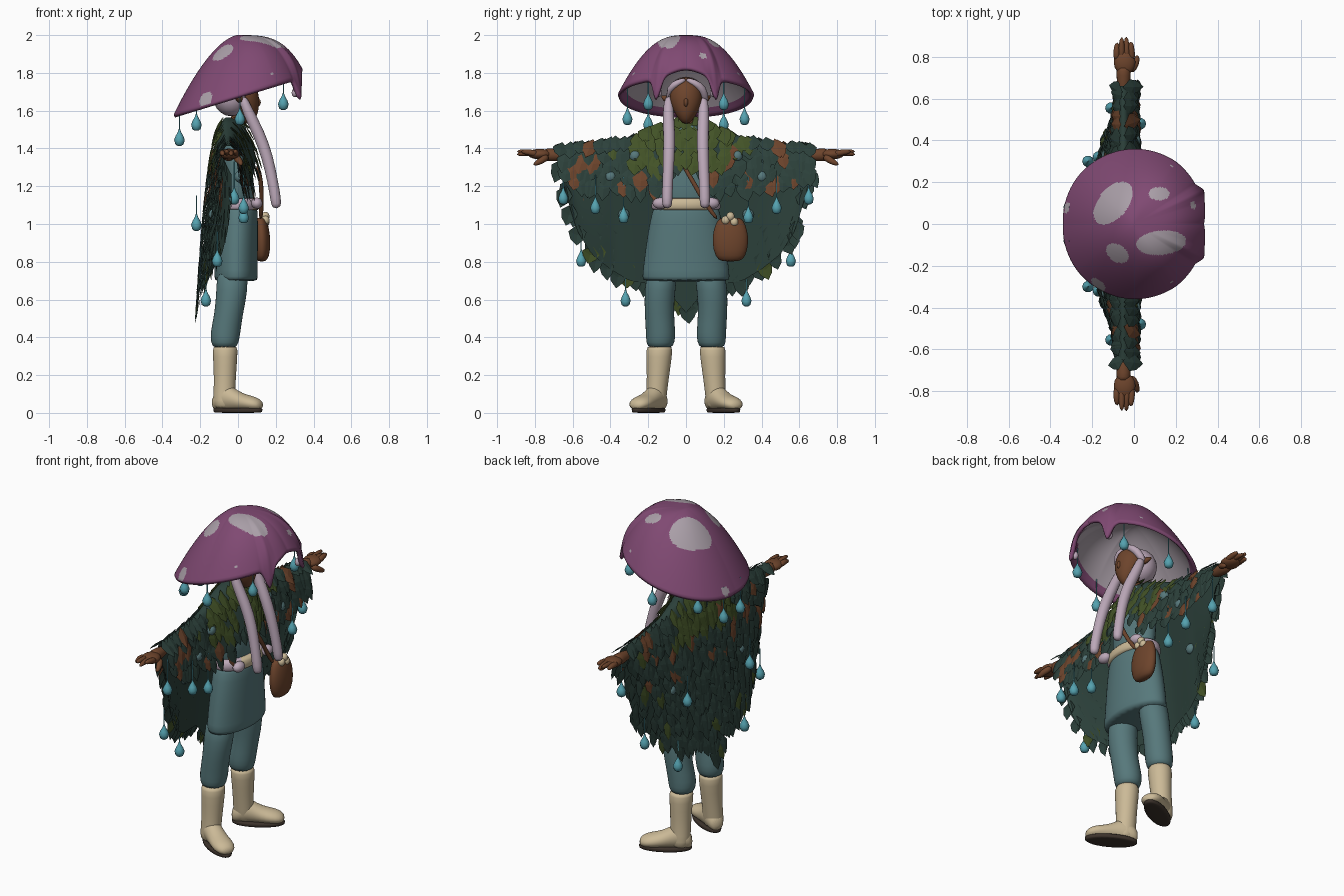
import bpy, bmesh, math, random
from mathutils import Vector as V

if "Cube" in bpy.data.objects:
    bpy.data.objects.remove(bpy.data.objects["Cube"])

random.seed(4)
COLORS = {
    "cap_purple": (0.215, 0.067, 0.17), "cap_grey": (0.40, 0.345, 0.39), "pale_lilac": (0.50, 0.39, 0.48),
    "warm_brown": (0.153, 0.058, 0.025), "dark_green": (0.025, 0.052, 0.043), "olive_green": (0.055, 0.085, 0.02),
    "teal_cloth": (0.095, 0.19, 0.20), "dew_blue": (0.09, 0.36, 0.43),
    "cream": (0.60, 0.49, 0.31), "dark_sole": (0.045, 0.032, 0.024)}
MATS = {}
for n, c in COLORS.items():
    MATS[n] = bpy.data.materials.new(n)
    MATS[n].diffuse_color = (*c, 1)


def finish(name, bm, mats, smooth=True, sub=0):
    me = bpy.data.meshes.new(name)
    bm.normal_update()
    bm.to_mesh(me)
    bm.free()
    for m in mats:
        me.materials.append(MATS[m])
    for p in me.polygons:
        p.use_smooth = smooth
    ob = bpy.data.objects.new(name, me)
    bpy.context.collection.objects.link(ob)
    if sub:
        ob.modifiers.new("smooth", "SUBSURF").levels = sub
        ob.modifiers["smooth"].render_levels = sub
    return ob


def loft(name, rings, mats, n=16, sub=1):
    """rings: (centre, u vector, v vector) joined by quads and capped"""
    bm = bmesh.new()
    rows = [[bm.verts.new(V(c) + V(u) * math.cos(2 * math.pi * i / n) + V(w) * math.sin(2 * math.pi * i / n))
             for i in range(n)] for c, u, w in rings]
    for a, b in zip(rows, rows[1:]):
        for i in range(n):
            j = (i + 1) % n
            bm.faces.new((a[i], a[j], b[j], b[i]))
    bm.faces.new(rows[0][::-1])
    bm.faces.new(rows[-1])
    bmesh.ops.recalc_face_normals(bm, faces=bm.faces)
    return finish(name, bm, mats, True, sub)


def stack(name, rows, mats, **k):
    """rows: x, y, z, radius x, radius y"""
    return loft(name, [((x, y, z), (a, 0, 0), (0, b, 0)) for x, y, z, a, b in rows], mats, **k)


def tube(name, pts, radii, mat, n=8, sub=1):
    pts = [V(p) for p in pts]
    rings = []
    for i, p in enumerate(pts):
        d = (pts[min(i + 1, len(pts) - 1)] - pts[max(i - 1, 0)]).normalized()
        u = d.cross(V((0.3, 0.1, 1)) if abs(d.z) < 0.8 else V((0, 1, 0))).normalized()
        rings.append((p, u * radii[i], d.cross(u) * radii[i]))
    return loft(name, rings, [mat], n, sub)


def ball(name, c, r, mat):
    bm = bmesh.new()
    bmesh.ops.create_uvsphere(bm, u_segments=16, v_segments=10, radius=1)
    for v in bm.verts:
        v.co = V((c[0] + v.co.x * r[0], c[1] + v.co.y * r[1], c[2] + v.co.z * r[2]))
    return finish(name, bm, [mat])


def table(x, t):
    for (a, fa), (b, fb) in zip(t, t[1:]):
        if x <= b:
            return fa + (fb - fa) * (x - a) / (b - a)
    return t[-1][1]


# Mushroom cap: outer dome, rolled rim and hollow underside
RIM = [(0, .335), (18, .355), (26, .373), (33, .350), (56, .360), (90, .360), (140, .352), (180, .34)]
OVALS = [(-.1, .1, .12, .07, 50), (.12, .145, .05, .032, 0), (-.08, -.14, .06, .04, -35), (.13, -.09, .12, .058, 5)]
DOTS = [(.19, .30, 1.81, .03), (.19, -.30, 1.81, .03), (-.17, -.29, 1.66, .042), (-.325, .08, 1.61, .028),
        (.28, .09, 1.89, .02)]


def spotted(p):
    for x, y, a, b, r in OVALS:
        r = math.radians(r)
        u = (p.x - x) * math.cos(r) + (p.y - y) * math.sin(r)
        w = (p.y - y) * math.cos(r) - (p.x - x) * math.sin(r)
        if (u / a) ** 2 + (w / b) ** 2 < 1:
            return True
    return any((p - V(d[:3])).length < d[3] for d in DOTS)


bm = bmesh.new()
N, M = 240, 56
rows = []
for k in range(2 * M + 2):
    row = []
    for i in range(N):
        a = 2 * math.pi * i / N
        d = abs((a + math.pi) % (2 * math.pi) - math.pi)
        R, c = table(math.degrees(d), RIM), math.cos(a)
        zr = 1.58 + 0.3 * (R * c + .34) + .045 * math.exp(-(d / .3) ** 2)
        drip = .115 * math.exp(-((d - .45) / .085) ** 2)
        p = 2 + (1.5 if c > 0 else 0.35) * c
        if k <= M:
            t = max(k / M, .004)
            r, z = R * t, 2 - (2 - zr) * t ** p - drip * t ** 20
        elif k == M + 1:
            r, z = R * .98, zr - .016 - drip
        else:
            t = max((2 * M + 1 - k) / (M - 1), .004)
            r, z = R * .93 * t, 1.93 - (1.93 - zr) * t ** p - drip * t ** 30
        row.append(bm.verts.new((r * c, r * math.sin(a), z)))
    rows.append(row)
for k in range(len(rows) - 1):
    for i in range(N):
        j = (i + 1) % N
        f = bm.faces.new((rows[k][i], rows[k + 1][i], rows[k + 1][j], rows[k][j]))
        f.material_index = int(k > M + 4 or (k < M and spotted(f.calc_center_median())))
bm.faces.new(rows[0])
finish("mushroom_cap", bm, ["cap_purple", "cap_grey"])

# Head, hair and neck
stack("face", [(.05, 0, 1.53, .015, .015), (.045, 0, 1.555, .052, .04), (.035, 0, 1.61, .078, .075),
               (.03, 0, 1.67, .085, .094), (.02, 0, 1.74, .08, .08), (.01, 0, 1.78, .03, .03)], ["warm_brown"])
tube("nose", [(.1, 0, 1.67), (.115, 0, 1.64), (.1, 0, 1.62)], [.01, .016, .012], "warm_brown")
stack("neck", [(-.01, 0, 1.45, .045, .05), (0, 0, 1.6, .045, .045)], ["warm_brown"])
ball("hair_back", (-.035, 0, 1.675), (.097, .105, .105), "pale_lilac")
for s in (1, -1):
    tube("hair_fringe", [(.06, 0, 1.765), (.08, s * .04, 1.752), (.055, s * .09, 1.72), (.01, s * .105, 1.64)],
         [.012, .018, .028, .022], "pale_lilac")
    tube("hair_tendril", [(.02, s * .09, 1.68), (.05, s * .095, 1.6), (.11, s * .088, 1.48), (.155, s * .09, 1.36),
                          (.185, s * .097, 1.22), (.2, s * .1, 1.13), (.205, s * .1, 1.08)],
         [.024, .032, .035, .034, .03, .032, .026], "pale_lilac")
    tube("ear", [(.02, s * .08, 1.655), (0, s * .115, 1.665), (-.02, s * .13, 1.68)], [.025, .018, .004], "warm_brown")
    ball("cap_drip", (.302, s * .147, 1.695), (.018, .02, .024), "pale_lilac")

# Clothes
stack("torso", [(0, 0, 1.03, .085, .16), (0, 0, 1.2, .085, .155), (-.01, 0, 1.38, .09, .17), (-.02, 0, 1.48, .06, .1),
                (-.005, 0, 1.54, .055, .06)], ["teal_cloth"])
stack("skirt", [(0, 0, 1.10, .1, .165), (0, 0, 1.08, .105, .178), (-.005, 0, .95, .112, .205), (-.01, 0, .8, .115, .225),
                (-.01, 0, .71, .116, .235), (-.01, 0, .695, .113, .23)], ["teal_cloth"], n=24)
belt = stack("belt", [(0, 0, 1.07, .105, .175), (0, 0, 1.08, .118, .186), (0, 0, 1.13, .116, .18),
                      (0, 0, 1.14, .1, .165)], ["cream", "pale_lilac"], n=32)
for f in belt.data.polygons:
    f.material_index = int(f.center.x < .085)
for s in (1, -1):
    ball("belt_bow", (.1, s * .135, 1.11), (.03, .042, .03), "pale_lilac")
    # Legs and boots, toes turned out
    stack("leg", [(-.03, s * .12, .78, .085, .085), (-.03, s * .14, .65, .085, .083), (-.05, s * .142, .52, .076, .078),
                  (-.068, s * .133, .42, .082, .08), (-.07, s * .136, .37, .074, .077), (-.07, s * .136, .34, .06, .06)],
          ["teal_cloth"])
    stack("boot_shaft", [(-.068, s * .14, .352, .055, .058), (-.068, s * .14, .348, .07, .073),
                         (-.068, s * .145, .25, .062, .065), (-.071, s * .152, .14, .058, .056),
                         (-.073, s * .16, .06, .06, .056), (-.073, s * .162, .018, .055, .05)], ["cream"])
    ax, side = V((.86, s * .5, 0)).normalized(), V((-s * .5, .86, 0)).normalized()
    foot = [(-.07, .05, .03, .035), (-.04, .065, .05, .052), (0, .085, .056, .075), (.045, .075, .054, .064),
            (.1, .058, .058, .047), (.155, .052, .064, .041), (.2, .046, .054, .034), (.225, .04, .025, .016)]
    base = V((-.07, s * .158, 0))
    loft("boot_foot", [(base + ax * d + V((0, 0, z)), side * w, V((0, 0, h))) for d, z, w, h in foot], ["cream"])
    loft("boot_sole", [(base + ax * .08 + V((0, 0, z)), ax * .146 * k, side * .058 * k)
                       for z, k in ((0, .95), (.004, 1), (.022, 1.03), (.028, .97))], ["dark_sole"], n=24)
    # Arm and hand
    tube("arm", [(-.05, s * .62, 1.365), (-.05, s * .67, 1.365), (-.05, s * .71, 1.365), (-.05, s * .76, 1.37)],
         [.025, .034, .038, .038], "warm_brown")
    ball("palm", (-.045, s * .775, 1.37), (.052, .062, .028), "warm_brown")
    for i, tip in enumerate((.875, .90, .898, .87)):
        x = -.01 - i * .024
        tube("finger", [(x, s * .78, 1.37), (x - .002, s * .83, 1.38), (x * .9 - .006, s * tip, 1.385 - .018 * (i % 2))],
             [.019, .018, .011], "warm_brown")
    tube("thumb", [(-.02, s * .73, 1.36), (.01, s * .765, 1.335), (.018, s * .81, 1.312)], [.022, .02, .011], "warm_brown")

# Shoulder bag
stack("bag", [(.125, .235, .80, .02, .05), (.127, .235, .825, .04, .082), (.127, .235, .9, .047, .1),
              (.125, .235, .97, .042, .092), (.12, .235, 1.02, .033, .07), (.12, .235, 1.035, .022, .05)], ["warm_brown"])
tube("bag_strap", [(.1, -.02, 1.32), (.125, .04, 1.22), (.125, .1, 1.11), (.12, .17, 1.02)], [.013] * 4, "warm_brown")
for y, z in ((.21, 1.02), (.235, 1.04), (.255, 1.01)):
    ball("bag_herbs", (.145, y, z), (.022, .022, .024), "cream")

# Leaf cape: sheet draped over both arms, its wings curling forward, then overlapping leaves
TOP = [(0, 1.565), (.1, 1.545), (.2, 1.50), (.3, 1.46), (.5, 1.43), (.7, 1.41)]
BACK = [(0, .53), (.06, .60), (.12, .67), (.3, .70), (.4, .76), (.5, .84), (.58, .97), (.63, 1.14), (.67, 1.30)]
FRONT = [(0, 1.36), (.08, 1.29), (.14, 1.2), (.4, 1.21), (.6, 1.25), (.67, 1.31)]


def cape(y, s, back):
    a = abs(y)
    w = math.exp(-(y / (.36 if back else .24)) ** 2)
    t, b = table(a, TOP), table(a, BACK if back else FRONT)
    reach = -(.06 + .095 * w) if back else .055 + .09 * w
    curl = .08 * max(0, min(1, (a - .38) / .25)) * s ** 1.5 if back else 0
    return V((-.05 + reach * s ** .38 + curl, y, t + (b - t) * s))


bm = bmesh.new()
us = [(k / 8, False) for k in range(8, 0, -1)] + [(k / 14, True) for k in range(15)]
cols = [[bm.verts.new(cape(.66 * i / 30, u ** 2.4, b)) for u, b in us] for i in range(-30, 31)]
for a, b in zip(cols, cols[1:]):
    for k in range(len(us) - 1):
        bm.faces.new((a[k], b[k], b[k + 1], a[k + 1]))
finish("cape_sheet", bm, ["dark_green"])


def leaf_colour(a, z):
    r = random.random()
    if z > 1.35 and a < .27 or z > 1.4 and a < .4 and r < .4:
        return 1 if r < .93 else 2
    if .46 < a < .55 and z > 1.36:
        return 2 if r < .8 else 0
    if 1.17 < z < 1.38 and a < .62:
        return 2 if r < .22 else 0
    return 1 if r < .06 else 0


bm = bmesh.new()
for back in (True, False):
    face = -1 if back else 1
    for i in range(-14, 15):
        y0 = .65 * i / 14
        drop = table(abs(y0), TOP) - table(abs(y0), BACK if back else FRONT)
        n = max(2, round(drop / .065))
        for k in range(n + 1):
            y = max(-.66, min(.66, y0 + random.uniform(-.022, .022)))
            s = min(.97, max(0.015, (k + random.uniform(-.25, .25)) / n))
            p, q = cape(y, s, back), cape(y, s + .04, back)
            d = (q - p).normalized()
            d = (d + V((0, y * .4 + random.uniform(-.3, .3), -.35))).normalized()
            side = d.cross(V((face, 0, .25))).normalized()
            out = side.cross(d).normalized()
            if out.x * face < 0:
                out = -out
            L, W = random.uniform(.095, .135), random.uniform(.034, .048)
            p = p - d * .025 + out * .003
            vs = [bm.verts.new(p + side * u * W + d * v * L + out * o) for u, v, o in
                  ((0, 0, 0), (1, .35, .005), (.75, .7, .01), (0, 1, .018), (-.75, .7, .01), (-1, .35, .005), (0, .5, .015))]
            m = leaf_colour(abs(y), p.z)
            for j in range(6):
                bm.faces.new((vs[j], vs[(j + 1) % 6], vs[6])).material_index = m
finish("cape_leaves", bm, ["dark_green", "olive_green", "warm_brown"], smooth=False)

# Dew drops hanging from cap and cape, lichen spots on the cape
for s in (1, -1):
    for x, y, z, cord in ((-.31, .08, 1.45, .13), (-.22, .2, 1.53, .1), (.01, .31, 1.56, .12), (.24, .2, 1.64, .12),
                          (-.02, .65, 1.14, .14), (.03, .48, 1.09, .12), (-.11, .555, .81, .1), (-.17, .32, .60, .1),
                          (-.22, .3, 1.0, .1), (.03, .33, 1.04, .16)):
        stack("dew_drop", [(x, s * y, z + h, r, r) for h, r in ((-.036, .01), (-.028, .022), (-.005, .028),
              (.015, .021), (.038, .008), (.055, .003), (.05 + cord, .003))], ["dew_blue"], n=10, sub=0)
    for y, z, back in ((.33, 1.05, True), (.27, 1.36, False), (.4, 1.25, False)):
        t = table(y, TOP)
        p = cape(s * y, (t - z) / (t - table(y, BACK if back else FRONT)), back)
        ball("lichen_spot", p, (.025, .03, .03), "teal_cloth")

for m in bpy.data.materials:
    if m.users and not m.is_grease_pencil:
        m.use_nodes = True
        m.node_tree.nodes["Principled BSDF"].inputs["Base Color"].default_value = m.diffuse_color
